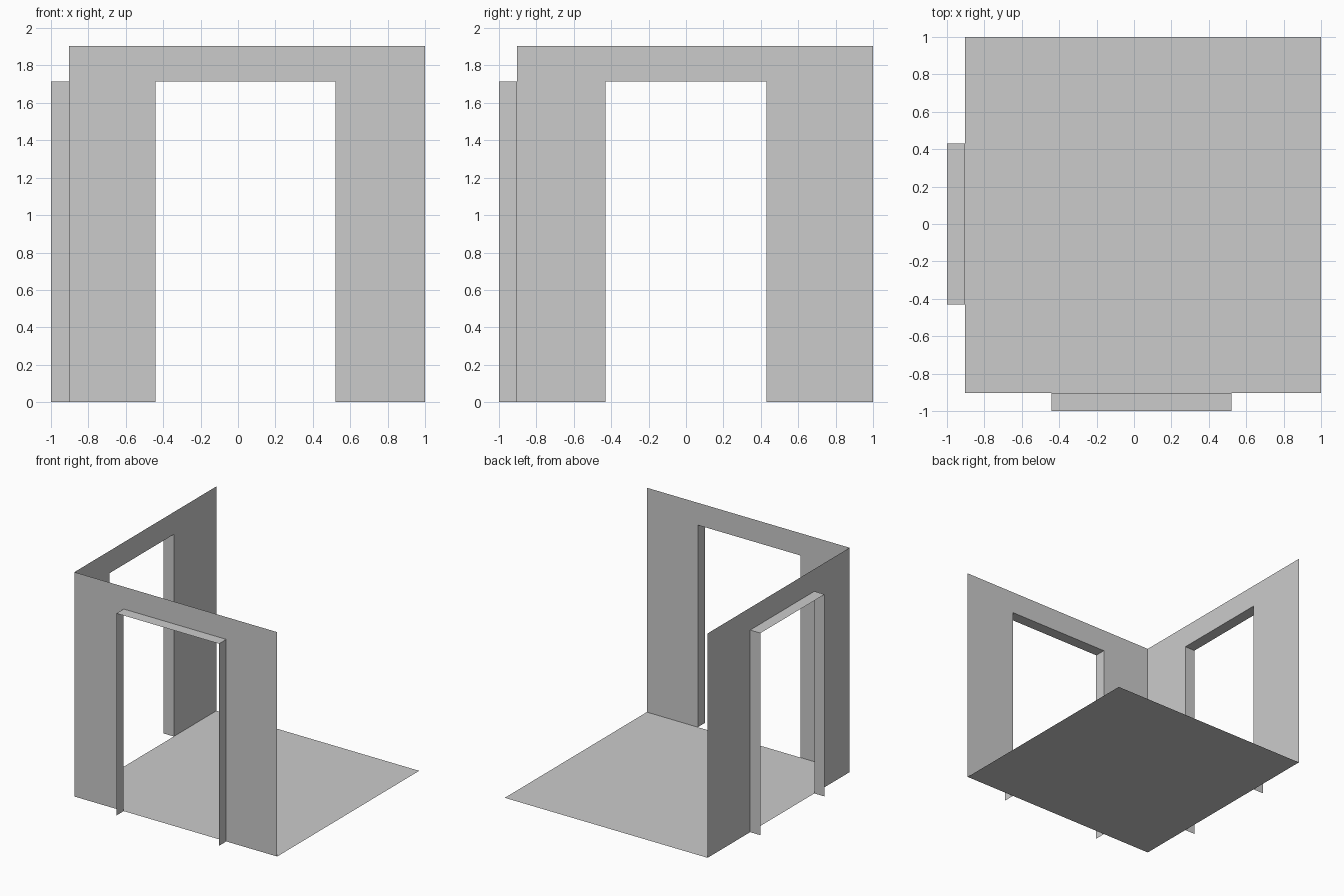
import bpy
from mathutils import Vector

if "Cube" in bpy.data.objects:
    bpy.data.objects.remove(bpy.data.objects["Cube"])

WALL = -0.903     # plane of both walls
OUT = -1.0        # outer edge of the door reveals
END = 1.0         # far edge of floor and walls
HEIGHT = 1.903
DOOR_TOP = 1.714


def add_mesh(name, verts, faces):
    mesh = bpy.data.meshes.new(name)
    mesh.from_pydata(verts, [], faces)
    mesh.update()
    obj = bpy.data.objects.new(name, mesh)
    bpy.context.collection.objects.link(obj)
    return obj


def door_wall(name, left, right, place):
    """Thin wall with a doorway; place(along, depth, z) maps to world space."""
    # wall sheet: two piers and a strip over the opening
    outline = [(WALL, 0), (left, 0), (left, DOOR_TOP), (right, DOOR_TOP),
               (right, 0), (END, 0), (END, HEIGHT), (right, HEIGHT),
               (left, HEIGHT), (WALL, HEIGHT), (WALL, DOOR_TOP), (END, DOOR_TOP)]
    faces = [(0, 1, 2, 10), (4, 5, 11, 3), (10, 2, 8, 9),
             (2, 3, 7, 8), (3, 11, 6, 7)]
    add_mesh(name + "_wall", [place(a, WALL, z) for a, z in outline], faces)

    # reveal: opening profile swept outwards
    profile = [(left, 0), (left, DOOR_TOP), (right, DOOR_TOP), (right, 0)]
    verts = [place(a, d, z) for d in (WALL, OUT) for a, z in profile]
    add_mesh(name + "_door_reveal", verts,
             [(i, i + 1, i + 5, i + 4) for i in range(3)])


# floor sheet
add_mesh("floor", [(WALL, WALL, 0), (END, WALL, 0), (END, END, 0), (WALL, END, 0)],
         [(0, 1, 2, 3)])

# front and left walls with doorways
door_wall("front", -0.44, 0.522, lambda a, d, z: Vector((a, d, z)))
door_wall("left", -0.43, 0.43, lambda a, d, z: Vector((d, a, z)))
